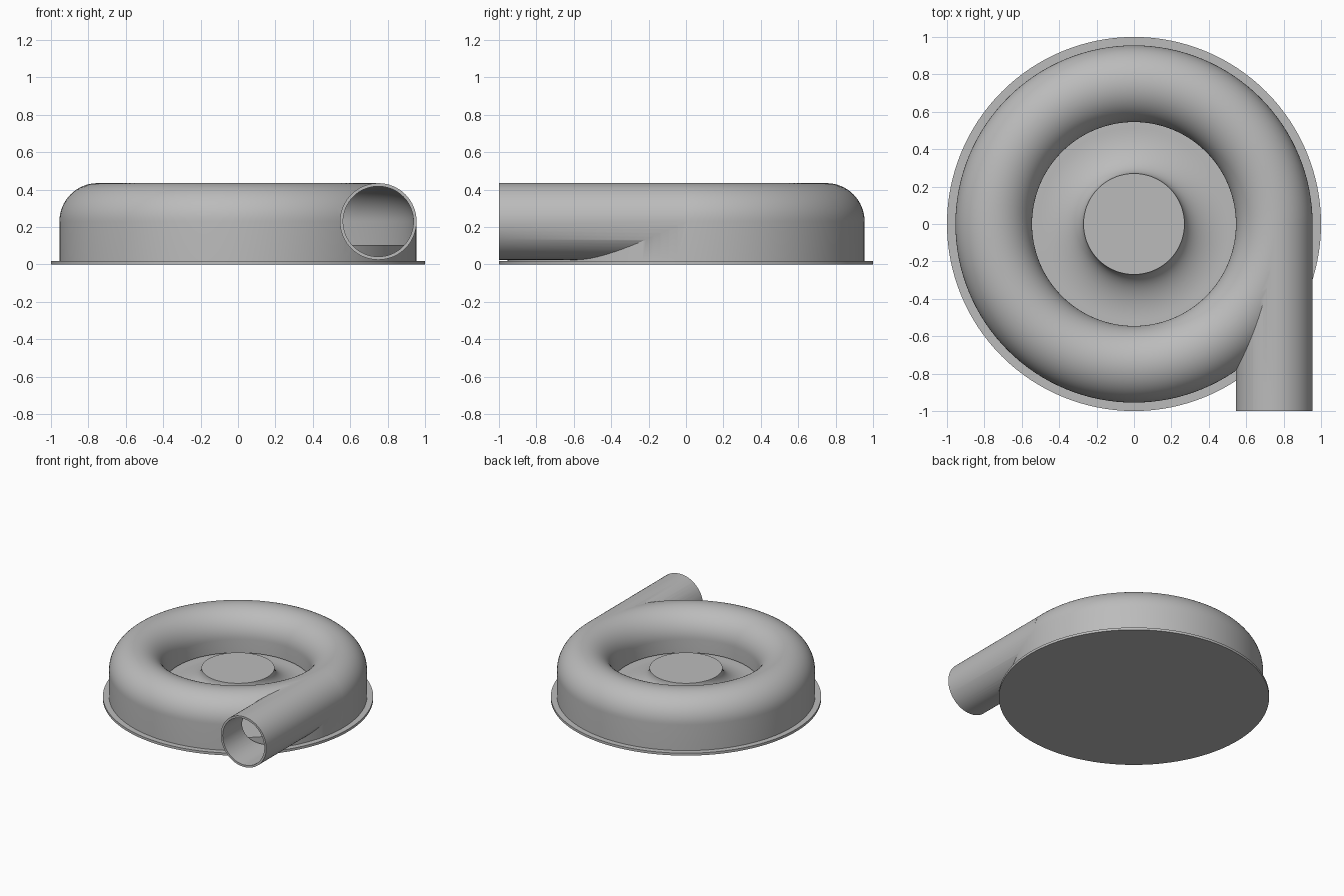
import bpy, bmesh
from math import sin, cos, pi, radians
from mathutils import Matrix

if "Cube" in bpy.data.objects:
    bpy.data.objects.remove(bpy.data.objects["Cube"])

grey = bpy.data.materials.new("light grey")
grey.use_nodes = True
grey.diffuse_color = (0.5, 0.5, 0.5, 1)
grey.node_tree.nodes["Principled BSDF"].inputs["Base Color"].default_value = grey.diffuse_color

RING, MID, TUBE, WALL = 0.75, 0.23, 0.205, 0.017
FLOOR, LIP = 0.02, 0.12


def add_object(name, bm):
    bmesh.ops.recalc_face_normals(bm, faces=bm.faces)
    mesh = bpy.data.meshes.new(name)
    bm.to_mesh(mesh)
    bm.free()
    mesh.materials.append(grey)
    obj = bpy.data.objects.new(name, mesh)
    bpy.context.collection.objects.link(obj)
    return obj


def revolve(name, profile, closed=False, steps=128):
    """Spin an (r, z) profile about the z axis."""
    bm = bmesh.new()
    verts = [bm.verts.new((r, 0, z)) for r, z in profile]
    pairs = list(zip(verts, verts[1:]))
    if closed:
        pairs.append((verts[-1], verts[0]))
    edges = [bm.edges.new(p) for p in pairs]
    bmesh.ops.spin(bm, geom=verts + edges, cent=(0, 0, 0), axis=(0, 0, 1),
                   angle=2 * pi, steps=steps, use_merge=True)
    bmesh.ops.remove_doubles(bm, verts=bm.verts, dist=1e-5)
    return add_object(name, bm)


def pipe(name, radius, y0, y1):
    bm = bmesh.new()
    place = Matrix.Translation((RING, (y0 + y1) / 2, MID)) @ Matrix.Rotation(pi / 2, 4, "X")
    bmesh.ops.create_cone(bm, cap_ends=True, segments=64, radius1=radius, radius2=radius,
                          depth=y1 - y0, matrix=place)
    return add_object(name, bm)


def dome(radius):
    """Half circle over the scroll, from the outer to the inner side."""
    return [(RING + radius * cos(pi * i / 32), MID + radius * sin(pi * i / 32))
            for i in range(33)]


def select_only(obj):
    bpy.ops.object.select_all(action="DESELECT")
    obj.select_set(True)
    bpy.context.view_layer.objects.active = obj


def combine(obj, other, operation):
    other.hide_render = True
    mod = obj.modifiers.new(operation.lower(), "BOOLEAN")
    mod.operation, mod.object, mod.solver = operation, other, "EXACT"
    select_only(obj)
    bpy.ops.object.modifier_apply(modifier=mod.name)
    bpy.data.objects.remove(other)


# Scroll housing with its tangential outlet pipe, hollowed out
outer, inner = TUBE, TUBE - WALL
housing = revolve("scroll_housing", [(RING + outer, FLOOR)] + dome(outer)
                  + [(RING - outer, LIP), (RING - inner, LIP), (RING - inner, FLOOR)], True)
combine(housing, pipe("outlet_pipe", outer, -1, -0.01), "UNION")
combine(housing, revolve("scroll_hollow", [(RING + inner, -0.1)] + dome(inner)
                         + [(RING - inner, LIP), (0.5, LIP), (0.5, -0.1)], True), "DIFFERENCE")
combine(housing, pipe("outlet_bore", inner, -1.1, -0.01), "DIFFERENCE")

# Back plate
plate = revolve("back_plate", [(0, 0), (1, 0), (1, FLOOR), (0, FLOOR)])

# Hub flaring into a flat disc inside the housing
TOP, DISC = 0.25, 0.105
flare = [(0.27 + 0.24 * (1 - cos(a)), TOP - (TOP - DISC) * sin(a))
         for a in (pi / 2 * i / 16 for i in range(17))]
hub = revolve("hub_disc", [(0, TOP)] + flare + [(0.91, DISC), (0.91, FLOOR)])

for obj in (housing, plate, hub):
    select_only(obj)
    bpy.ops.object.shade_smooth_by_angle(angle=radians(30))
